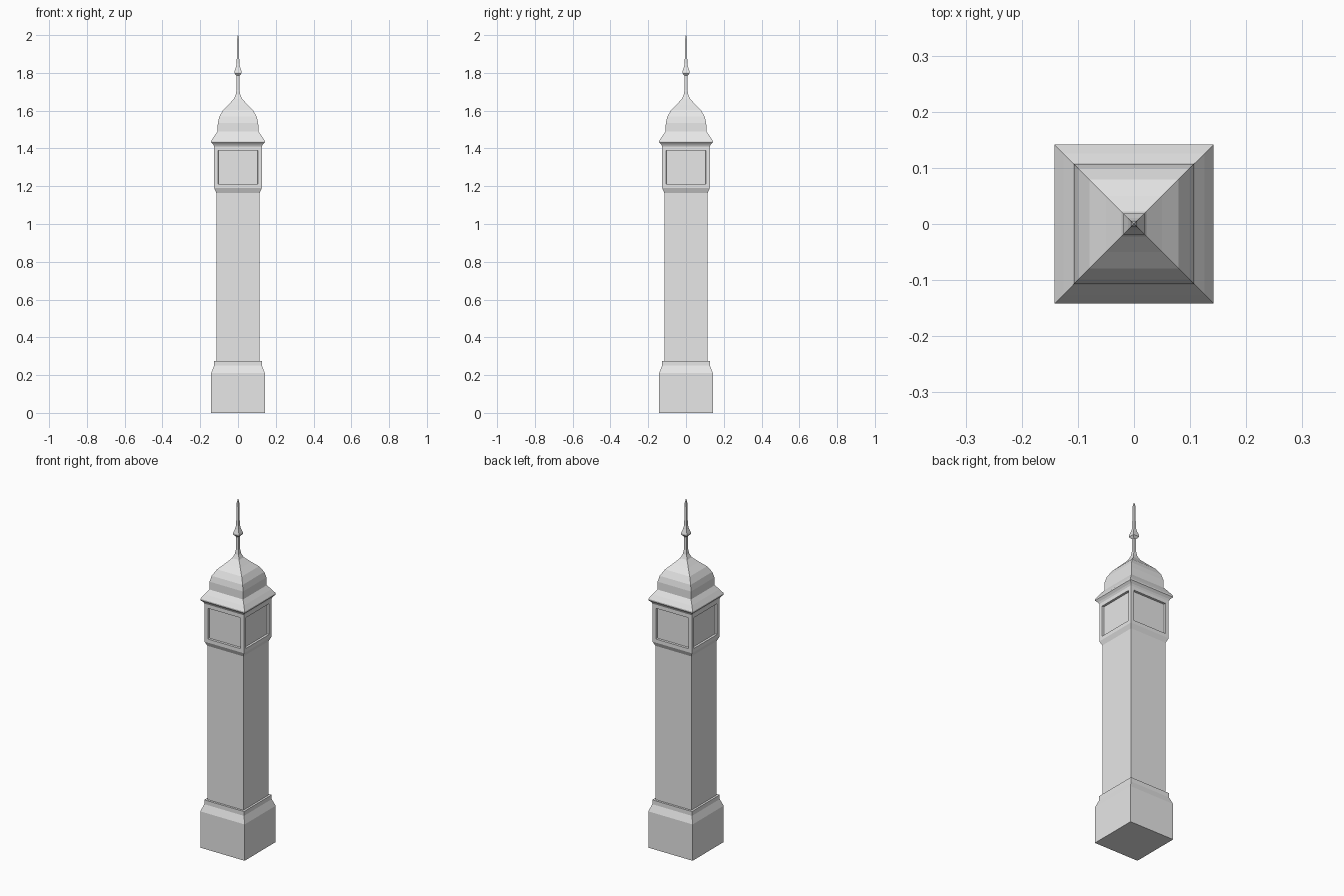
import bpy, bmesh
from mathutils import Vector

cube = bpy.data.objects.get("Cube")
if cube:
    bpy.data.objects.remove(cube, do_unlink=True)

stone = bpy.data.materials.new("pale_grey_stone")
stone.use_nodes = True
stone.diffuse_color = (0.8, 0.8, 0.8, 1)
stone.node_tree.nodes["Principled BSDF"].inputs["Base Color"].default_value = (0.8, 0.8, 0.8, 1)


def square_loft(name, profile, panel_level=None):
    """Stack square rings given as (half width, height); optionally recess one level's sides."""
    bm = bmesh.new()
    rings = [[bm.verts.new((sx * h, sy * h, z))
              for sx, sy in ((-1, -1), (1, -1), (1, 1), (-1, 1))] for h, z in profile]
    panels = []
    for level, (low, high) in enumerate(zip(rings, rings[1:])):
        for i in range(4):
            j = (i + 1) % 4
            face = bm.faces.new((low[i], low[j], high[j], high[i]))
            if level == panel_level:
                panels.append(face)
    bm.faces.new(rings[0][::-1])
    bm.faces.new(rings[-1])
    bm.normal_update()
    if panels:
        bmesh.ops.inset_individual(bm, faces=panels, thickness=0.021, use_even_offset=True)
        bm.normal_update()
        bmesh.ops.inset_individual(bm, faces=panels, thickness=0.001, depth=-0.012,
                                   use_even_offset=True)
    mesh = bpy.data.meshes.new(name)
    bm.to_mesh(mesh)
    bm.free()
    mesh.materials.append(stone)
    obj = bpy.data.objects.new(name, mesh)
    bpy.context.collection.objects.link(obj)
    return obj


# Plinth with sloped shoulder
square_loft("plinth", [(0.142, 0), (0.142, 0.21), (0.127, 0.25), (0.127, 0.275)])

# Tall plain shaft
square_loft("shaft", [(0.115, 0.275), (0.115, 1.165)])

# Head with a recessed panel on each side
square_loft("head", [(0.115, 1.165), (0.126, 1.19), (0.126, 1.41)], panel_level=1)

# Flared cornice
square_loft("cornice", [(0.126, 1.41), (0.131, 1.42), (0.142, 1.432), (0.142, 1.44),
                        (0.126, 1.465), (0.108, 1.49)])

# Ogee roof sweeping into the spire neck
square_loft("roof", [(0.108, 1.49), (0.107, 1.535), (0.099, 1.568), (0.079, 1.603),
                     (0.05, 1.632), (0.022, 1.662), (0.012, 1.685), (0.008, 1.71)])

# Slender spire with collar
square_loft("spire", [(0.008, 1.71), (0.008, 1.79)])
square_loft("spire_collar", [(0.008, 1.785), (0.019, 1.798), (0.019, 1.806),
                             (0.011, 1.83), (0.007, 1.85)])
square_loft("spire_tip", [(0.007, 1.85), (0.005, 1.98), (0.001, 2.0)])
